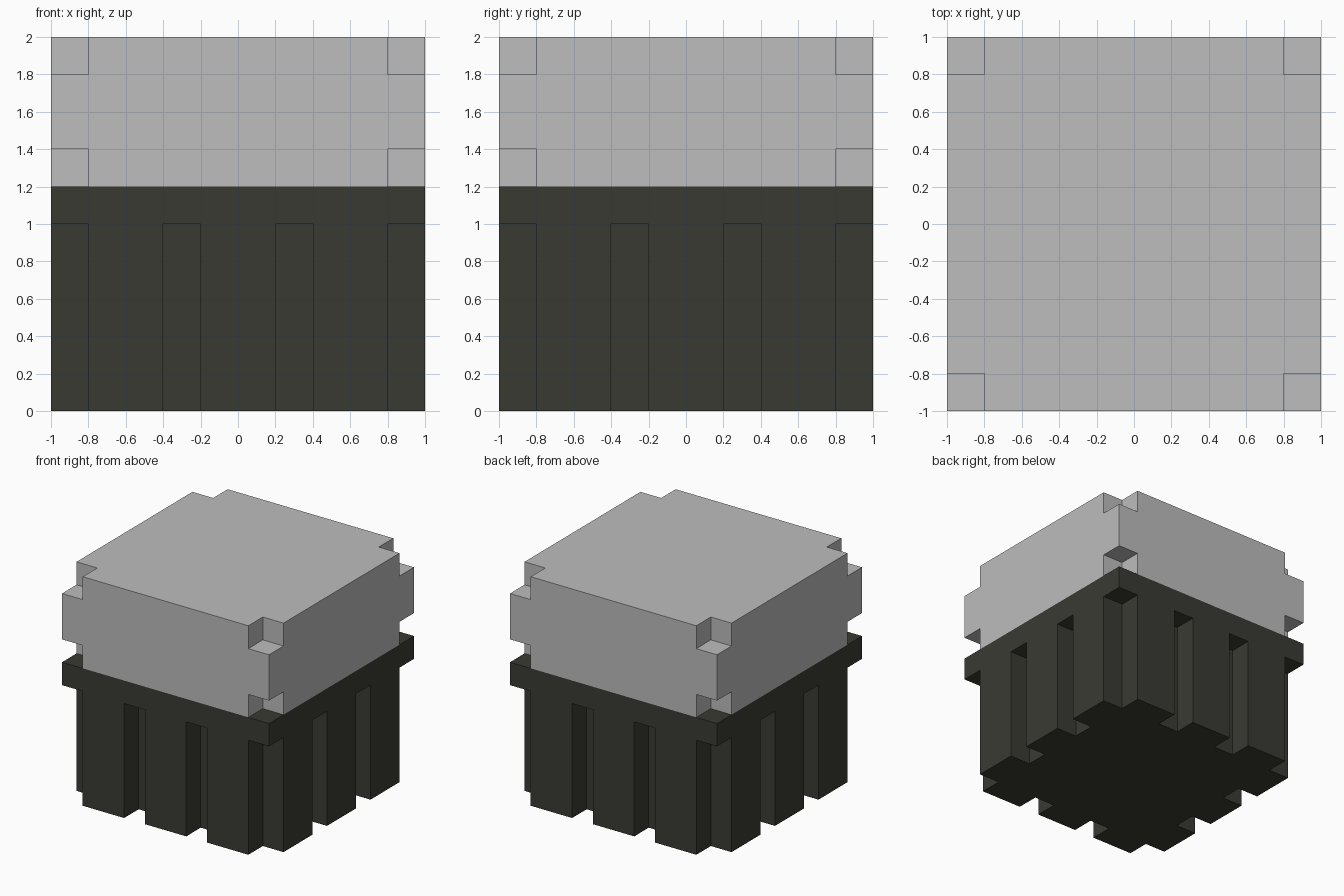
import bpy
import bmesh
import math
from mathutils import Vector

default_cube = bpy.data.objects.get("Cube")
if default_cube:
    bpy.data.objects.remove(default_cube, do_unlink=True)

UNIT = 0.2   # edge length of one block
N = 10       # blocks along each side


def make_material(name, rgb):
    mat = bpy.data.materials.new(name)
    mat.use_nodes = True
    color = (*rgb, 1.0)
    mat.diffuse_color = color
    bsdf = mat.node_tree.nodes["Principled BSDF"]
    bsdf.inputs["Base Color"].default_value = color
    bsdf.inputs["Roughness"].default_value = 0.8
    return mat


def block_shell(name, levels, is_filled, mat):
    """Outer skin of all filled blocks, with flat areas merged."""
    filled = {(i, j, k) for i in range(N) for j in range(N) for k in levels
              if is_filled(i, j, k)}
    bm = bmesh.new()
    for cell in filled:
        for axis in range(3):
            for side in (0, 1):
                neighbour = list(cell)
                neighbour[axis] += 2 * side - 1
                if tuple(neighbour) in filled:
                    continue
                u, v = (axis + 1) % 3, (axis + 2) % 3
                corners = []
                for du, dv in ((0, 0), (1, 0), (1, 1), (0, 1)):
                    p = Vector(cell)
                    p[axis] += side
                    p[u] += du
                    p[v] += dv
                    corners.append(bm.verts.new((p - Vector((N / 2, N / 2, 0))) * UNIT))
                bm.faces.new(corners if side else corners[::-1])
    bmesh.ops.remove_doubles(bm, verts=bm.verts, dist=0.001)
    bmesh.ops.dissolve_limit(bm, angle_limit=math.radians(1),
                             verts=bm.verts, edges=bm.edges)
    mesh = bpy.data.meshes.new(name)
    bm.to_mesh(mesh)
    bm.free()
    mesh.materials.append(mat)
    obj = bpy.data.objects.new(name, mesh)
    bpy.context.collection.objects.link(obj)
    return obj


def is_edge(n):
    return n in (0, N - 1)


def base_filled(i, j, k):
    # full rim on top; corner notches and two grooves per side below it
    if k == 5:
        return True
    grooves = (0, 3, 6, N - 1)
    return not ((is_edge(j) and i in grooves) or (is_edge(i) and j in grooves))


def cap_filled(i, j, k):
    # one block missing from each of the eight corners
    return not (is_edge(i) and is_edge(j) and k in (6, 9))


dark = make_material("dark olive grey", (0.042, 0.042, 0.033))
light = make_material("light grey", (0.51, 0.51, 0.51))

# Grooved base with its rim
block_shell("grooved_base", range(0, 6), base_filled, dark)

# Notched cap
block_shell("notched_cap", range(6, 10), cap_filled, light)
